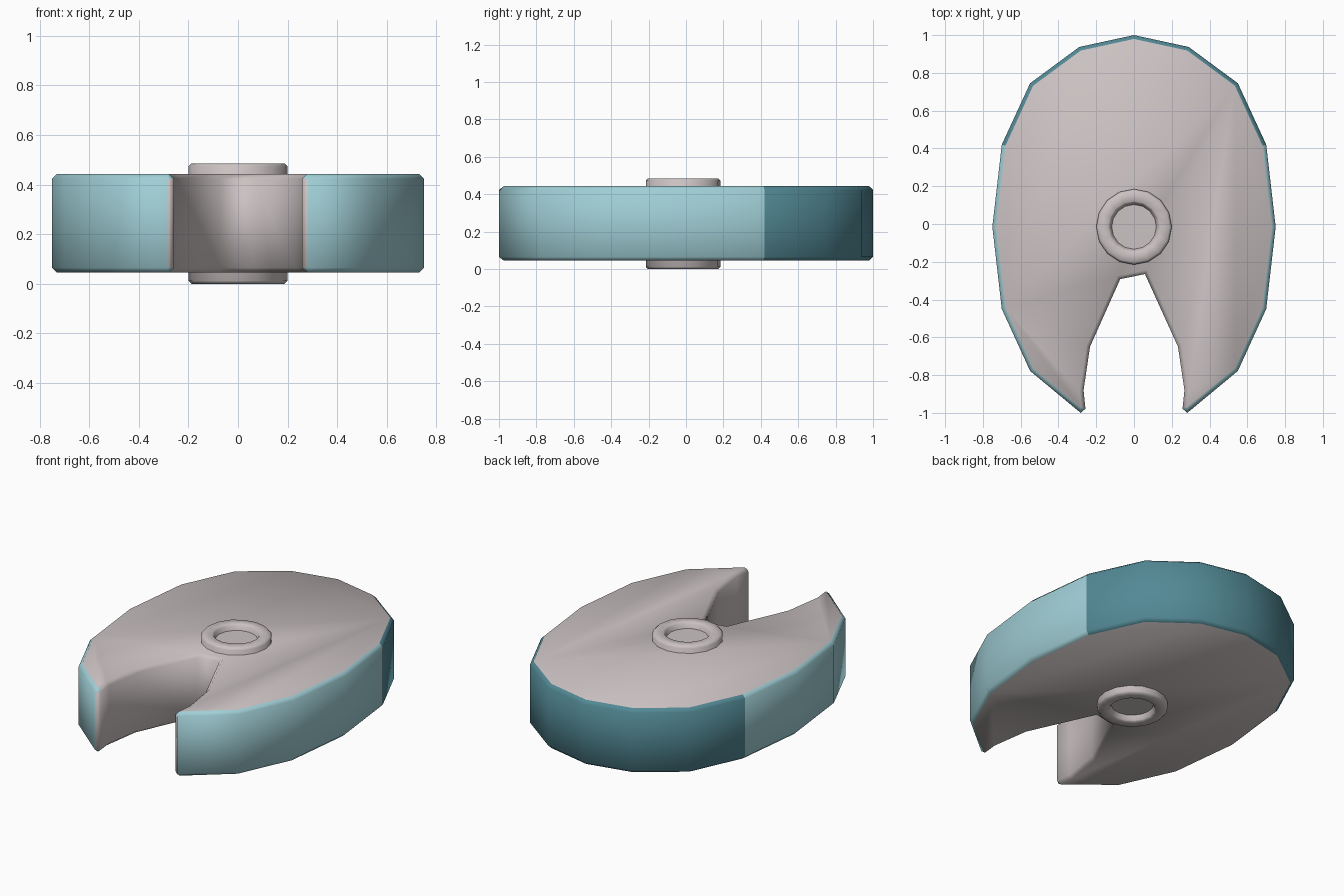
import bpy, bmesh, math

if "Cube" in bpy.data.objects:
    bpy.data.objects.remove(bpy.data.objects["Cube"])

def material(name, rgb):
    m = bpy.data.materials.new(name)
    m.diffuse_color = (*rgb, 1)
    m.use_nodes = True
    m.node_tree.nodes["Principled BSDF"].inputs["Base Color"].default_value = m.diffuse_color
    return m

GREY = material("warm_grey", (0.60, 0.54, 0.54))
LIGHT = material("light_teal", (0.35, 0.62, 0.67))
DARK = material("dark_teal", (0.085, 0.25, 0.30))

def finish(bm, name, mats, angle):
    bmesh.ops.recalc_face_normals(bm, faces=bm.faces)
    me = bpy.data.meshes.new(name)
    bm.to_mesh(me)
    bm.free()
    for m in mats:
        me.materials.append(m)
    ob = bpy.data.objects.new(name, me)
    bpy.context.collection.objects.link(ob)
    bpy.ops.object.select_all(action='DESELECT')
    ob.select_set(True)
    bpy.context.view_layer.objects.active = ob
    bpy.ops.object.shade_smooth_by_angle(angle=math.radians(angle))
    return ob

# Slotted oval body: outer half outline, mirrored, with a slightly skewed slot end
Z0, Z1 = 0.045, 0.443
half = [(0.29, 0.937), (0.55, 0.745), (0.70, 0.42), (0.75, -0.015), (0.70, -0.45),
        (0.55, -0.778), (0.282, -1.0), (0.257, -0.978), (0.267, -0.88), (0.233, -0.65)]
outline = [(0, 1.0)] + half + [(0.058, -0.265), (-0.073, -0.292)]
outline += [(-x, y) for x, y in reversed(half)]

bm = bmesh.new()
base = bm.faces.new([bm.verts.new((x, y, Z0)) for x, y in outline])
ext = bmesh.ops.extrude_face_region(bm, geom=[base])
bmesh.ops.translate(bm, vec=(0, 0, Z1 - Z0),
                    verts=[v for v in ext["geom"] if isinstance(v, bmesh.types.BMVert)])
if not base.is_valid or all(abs(f.calc_center_median().z - Z0) > 1e-4 for f in bm.faces):
    bmesh.ops.holes_fill(bm, edges=[e for e in bm.edges if e.is_boundary], sides=0)
bmesh.ops.recalc_face_normals(bm, faces=bm.faces)
rims = [e for e in bm.edges if abs(e.verts[0].co.z - e.verts[1].co.z) < 1e-5]
bmesh.ops.bevel(bm, geom=rims, offset=0.02, offset_type='OFFSET', segments=1,
                profile=0.5, affect='EDGES', clamp_overlap=True)
bmesh.ops.recalc_face_normals(bm, faces=bm.faces)
bm.normal_update()

# Flat faces and slot walls grey, outer rim teal, darker at the back
for f in bm.faces:
    c, n = f.calc_center_median(), f.normal
    in_slot = c.y < -0.2 and (abs(c.x) < 0.07 or n.x * c.x < -0.5 * abs(c.x))
    if abs(n.z) > 0.9 or in_slot:
        f.material_index = 0
    else:
        f.material_index = 2 if c.y > 0.42 else 1
finish(bm, "slotted_body", [GREY, LIGHT, DARK], 60)

# Hub: turned profile with a shallow dish at each end
H, CY, N = 0.485, -0.015, 16
side = [(0.118, 0.035), (0.128, 0.008), (0.136, 0.0), (0.188, 0.0), (0.20, 0.012)]
profile = side + [(r, H - z) for r, z in reversed(side)]
bm = bmesh.new()
rings = [[bm.verts.new((r * math.cos(2 * math.pi * i / N),
                        CY + r * math.sin(2 * math.pi * i / N), z)) for i in range(N)]
         for r, z in profile]
for a, b in zip(rings, rings[1:]):
    for i in range(N):
        j = (i + 1) % N
        bm.faces.new((a[i], a[j], b[j], b[i]))
bm.faces.new(rings[0])
bm.faces.new(rings[-1])
finish(bm, "hub", [GREY], 50)
